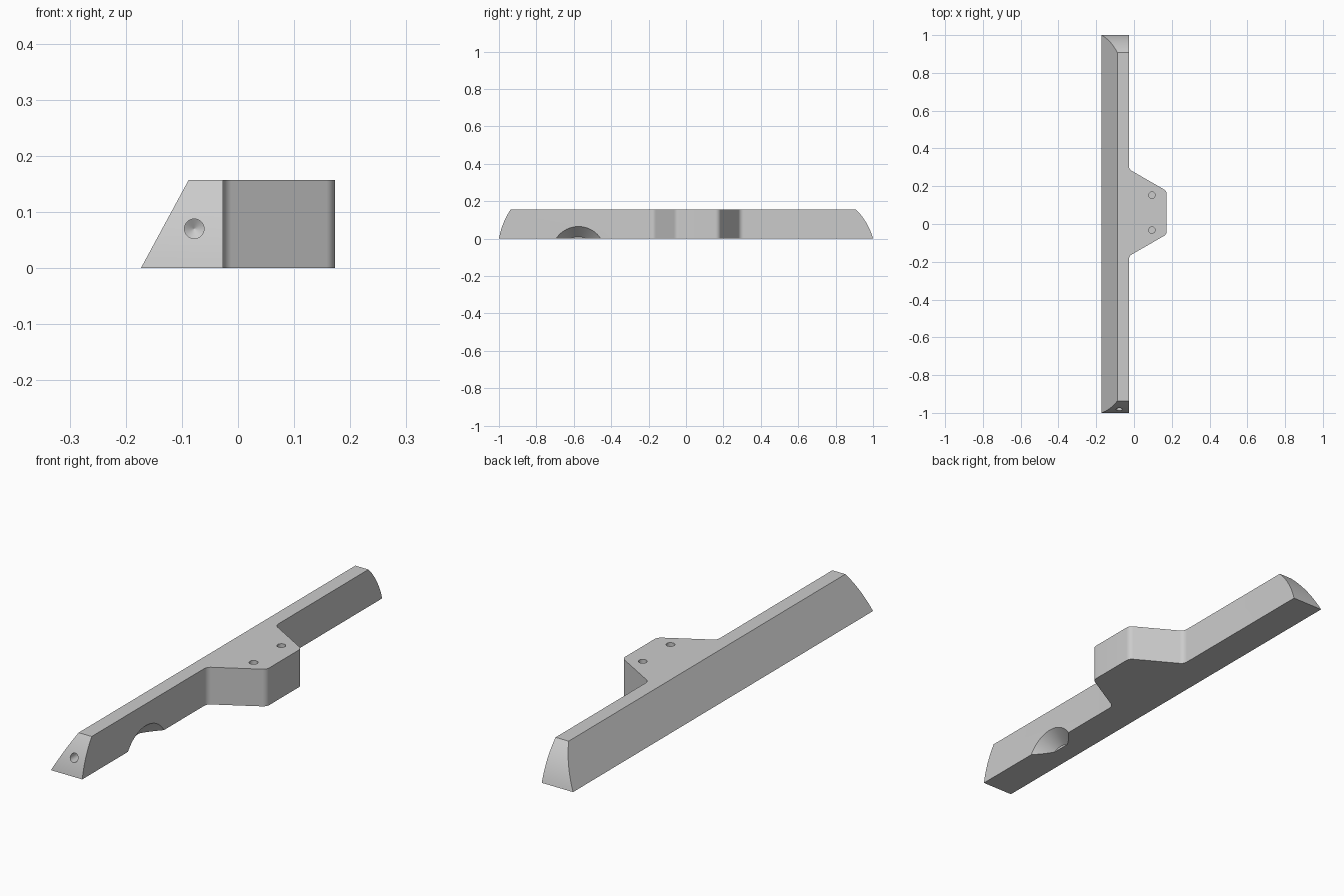
import bpy, bmesh, math
from mathutils import Vector, Matrix

if "Cube" in bpy.data.objects:
    bpy.data.objects.remove(bpy.data.objects["Cube"])

H = 0.157          # height of the part
XL, XR = -0.173, -0.027   # bar width at the base


def prism(name, pts, axis, lo, hi):
    """Extrude a closed 2D outline: axis 'z' uses (x, y), axis 'x' uses (y, z)."""
    bm = bmesh.new()
    to3d = (lambda p: (p[0], p[1], lo)) if axis == 'z' else (lambda p: (lo, p[0], p[1]))
    face = bm.faces.new([bm.verts.new(to3d(p)) for p in pts])
    ext = bmesh.ops.extrude_face_region(bm, geom=[face])
    d = Vector((0, 0, hi - lo)) if axis == 'z' else Vector((hi - lo, 0, 0))
    bmesh.ops.translate(bm, vec=d, verts=[g for g in ext['geom'] if isinstance(g, bmesh.types.BMVert)])
    bmesh.ops.recalc_face_normals(bm, faces=bm.faces)
    return finish(name, bm)


def finish(name, bm):
    me = bpy.data.meshes.new(name)
    bm.to_mesh(me)
    bm.free()
    ob = bpy.data.objects.new(name, me)
    bpy.context.collection.objects.link(ob)
    return ob


def lathe(name, profile, origin, direction, n=48):
    """Closed solid of revolution from (radius, distance) pairs along a direction."""
    bm = bmesh.new()
    rings = [[bm.verts.new((r * math.cos(2 * math.pi * i / n), r * math.sin(2 * math.pi * i / n), d))
              for i in range(n)] for r, d in profile]
    for a, b in zip(rings, rings[1:]):
        for i in range(n):
            j = (i + 1) % n
            bm.faces.new((a[i], a[j], b[j], b[i]))
    bm.faces.new(rings[0])
    bm.faces.new(rings[-1])
    bmesh.ops.recalc_face_normals(bm, faces=bm.faces)
    rot = Vector((0, 0, 1)).rotation_difference(Vector(direction)).to_matrix().to_4x4()
    bm.transform(Matrix.Translation(origin) @ rot)
    return finish(name, bm)


def fillet(prev, p, nxt, r, n=8):
    """Points of an arc that rounds corner p."""
    prev, p, nxt = Vector(prev), Vector(p), Vector(nxt)
    a, b = (prev - p).normalized(), (nxt - p).normalized()
    half = a.angle(b) / 2
    c = p + (a + b).normalized() * (r / math.sin(half))
    s, e = p + a * (r / math.tan(half)) - c, p + b * (r / math.tan(half)) - c
    return [c + ((s.lerp(e, i / n)).normalized() * r) for i in range(n + 1)]


def bulge(p, q, s, n=14):
    """Shallow arc from p to q, bowed to the right of travel by s."""
    p, q = Vector(p), Vector(q)
    d = (q - p).normalized()
    nrm = Vector((d.y, -d.x))
    return [p.lerp(q, i / n) + nrm * s * 4 * (i / n) * (1 - i / n) for i in range(n + 1)]


def boolean(ob, cutter, op):
    m = ob.modifiers.new(cutter.name, 'BOOLEAN')
    m.operation, m.solver, m.object = op, 'EXACT', cutter
    cutter.hide_render = True
    bpy.context.view_layer.objects.active = ob
    bpy.ops.object.modifier_apply(modifier=m.name)
    bpy.data.objects.remove(cutter)


# bar with mounting lug, seen from above
corners = [(XR, -1.2), (XR, -0.17), (0.173, -0.055), (0.173, 0.175), (XR, 0.29), (XR, 1.2)]
plan = [(XL - 0.1, -1.2), corners[0]]
for i in range(1, 5):
    plan += fillet(corners[i - 1], corners[i], corners[i + 1], 0.03)
plan += [corners[-1], (XL - 0.1, 1.2)]
bar = prism("mounting_bar", plan, 'z', -0.1, 0.3)

# sloping left face
bm = bmesh.new()
bm.from_mesh(bar.data)
cut = bmesh.ops.bisect_plane(bm, geom=bm.verts[:] + bm.edges[:] + bm.faces[:], plane_co=(XL, 0, 0),
                             plane_no=(-H, 0, 0.085), clear_outer=True)
bmesh.ops.edgeloop_fill(bm, edges=[g for g in cut['geom_cut'] if isinstance(g, bmesh.types.BMEdge)])
bmesh.ops.recalc_face_normals(bm, faces=bm.faces)
bm.to_mesh(bar.data)
bm.free()

# curved ends, flat top and bottom
side = bulge((1, 0), (0.908, H), 0.012) + bulge((-0.937, H), (-1, 0), 0.009)
boolean(bar, prism("side_outline", side, 'x', -0.5, 0.5), 'INTERSECT')

# conical recess in the right face
boolean(bar, lathe("recess_cutter", [(0.198, -0.06), (0.143, 0), (0.088, 0.06)],
                   (XR, -0.575, -0.078), (-1, 0, 0), 96), 'DIFFERENCE')

# blind drilled holes: two in the lug, one in the front end
for y in (-0.032, 0.153):
    boolean(bar, lathe("lug_hole", [(0.017, -0.05), (0.017, 0.1)], (0.095, y, H), (0, 0, -1), 32), 'DIFFERENCE')
boolean(bar, lathe("end_hole", [(0.0175, -0.1), (0.0175, 0.08), (0.0005, 0.09)],
                   (-0.078, -0.98, 0.07), (0, 1, 0), 32), 'DIFFERENCE')

bpy.ops.object.select_all(action='DESELECT')
bar.select_set(True)
bpy.context.view_layer.objects.active = bar
bpy.ops.object.shade_smooth_by_angle(angle=math.radians(20))
